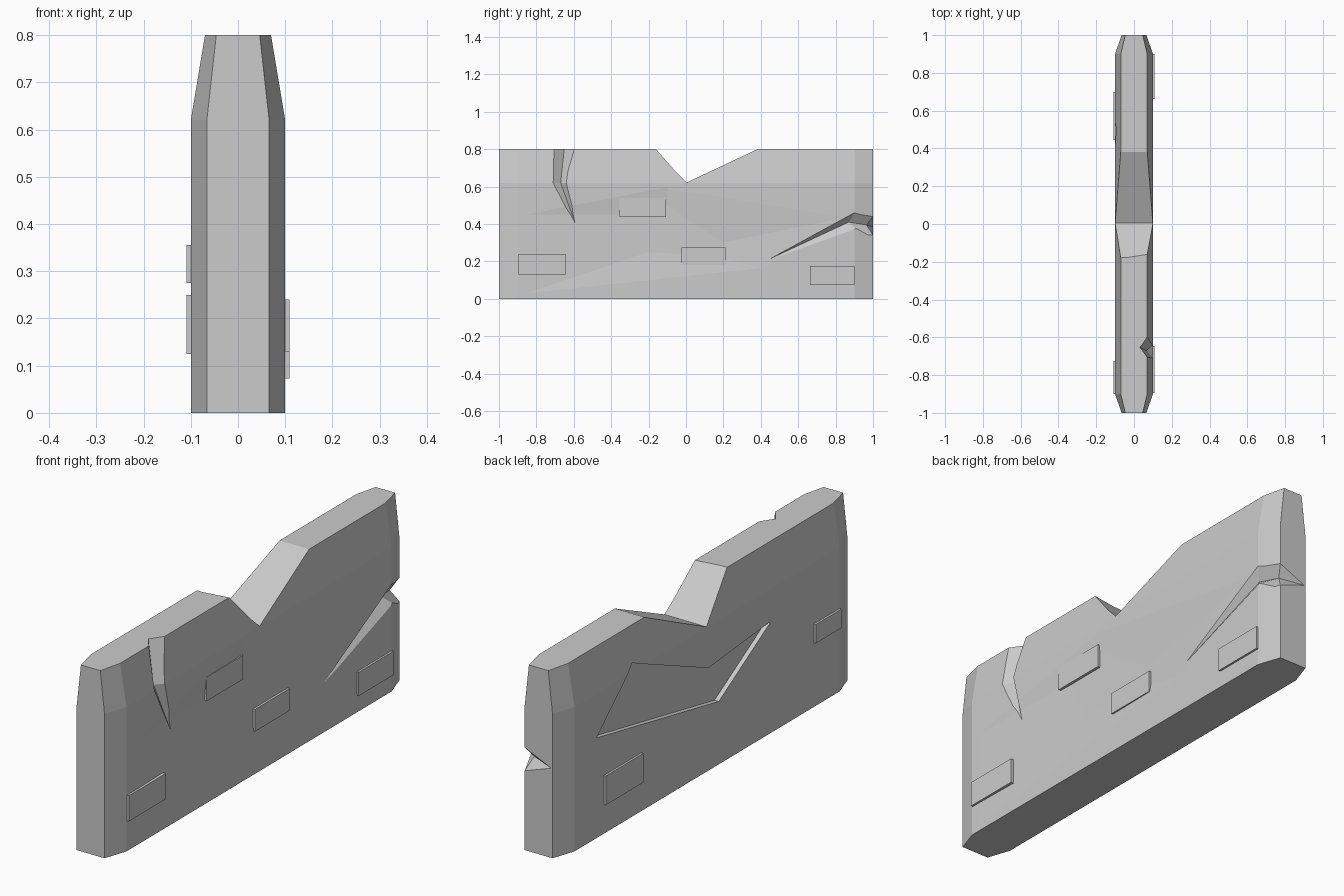
import bpy, bmesh
from mathutils import Vector

if "Cube" in bpy.data.objects:
    bpy.data.objects.remove(bpy.data.objects["Cube"])


def loft(name, sections):
    """Closed mesh through rings of equal length; repeated points make tips."""
    bm = bmesh.new()
    rings = [[bm.verts.new(p) for p in s] for s in sections]
    n = len(rings[0])
    for a, b in zip(rings, rings[1:]):
        for i in range(n):
            j = (i + 1) % n
            bm.faces.new((a[i], a[j], b[j], b[i]))
    bm.faces.new(rings[0])
    bm.faces.new(rings[-1])
    bmesh.ops.remove_doubles(bm, verts=bm.verts, dist=1e-5)
    bmesh.ops.recalc_face_normals(bm, faces=bm.faces)
    me = bpy.data.meshes.new(name)
    bm.to_mesh(me)
    bm.free()
    ob = bpy.data.objects.new(name, me)
    bpy.context.collection.objects.link(ob)
    return ob


def cut(target, cutter):
    cutter.hide_render = True
    m = target.modifiers.new(cutter.name, 'BOOLEAN')
    m.operation, m.solver, m.object = 'DIFFERENCE', 'EXACT', cutter
    bpy.context.view_layer.objects.active = target
    bpy.ops.object.modifier_apply(modifier=m.name)
    bpy.data.objects.remove(cutter)


def groove(upper, valley, lower, k=1.5):
    """V-shaped crack section, widened so it opens outside the wall."""
    u, v, w = Vector(upper), Vector(valley), Vector(lower)
    return [v + (u - v) * k, v, v + (w - v) * k]


def octagon(z, side, end):
    return [(side, -.9, z), (side, .9, z), (end, 1, z), (-end, 1, z),
            (-side, .9, z), (-side, -.9, z), (-end, -1, z), (end, -1, z)]


# Wall slab with chamfered ends and tapered top
wall = loft("wall", [octagon(0, .1, .066), octagon(.62, .1, .066), octagon(.8, .07, .046)])

# Shallow dent worn into the right face
rim = [(-.88, .02), (.42, .16), (.87, .44), (-.1, .6), (-.88, .45)]
floor = [(-.2, .25), (.2, .22), (.2, .3), (-.1, .5), (-.3, .45)]
cut(wall, loft("dent", [[(x, y, z) for y, z in ring]
                        for x, ring in ((.088, floor), (.1005, rim))]))

# Broken V notch in the top edge
notch = []
for x, y0 in ((-.15, -.18), (.15, -.15)):
    notch.append([(x, .004, .622), (x, .595, .9), (x, y0 * 1.56, .9)])
cut(wall, loft("notch", notch))

# Crack running down from the top
cut(wall, loft("top_crack", [
    groove((.062, -.703, .85), (.02, -.646, .85), (.062, -.582, .85)),
    groove((.1, -.71, .62), (.068, -.67, .62), (.1, -.64, .62)),
    [(.1, -.575, .355)] * 3]))

# Crack wrapping round the back end
cut(wall, loft("end_crack", [
    [(.1, .42, .2)] * 3,
    groove((.1, .9, .46), (.068, .87, .41), (.1, .91, .375)),
    groove((.066, 1, .44), (.045, .965, .395), (.066, 1, .34)),
    [(-.06, 1, .385)] * 3]))

# Chipped-off patch on the left face
patch = [(.75, .43), (.5, .655), (-.01, .44), (-.436, .48), (-.08, .27)]
cut(wall, loft("patch", [[(x, y, z) for y, z in patch] for x in (-.08, -.15)]))

# Raised bricks: outer x, y range, z range
bricks = [(.109, -.895, -.645, .13, .24), (.1, -.355, -.108, .437, .54),
          (.098, -.025, .212, .18, .275), (.109, .663, .9, .073, .175),
          (-.109, .445, .7, .125, .25), (-.109, -.9, -.725, .275, .356)]
for i, (x, y0, y1, z0, z1) in enumerate(bricks):
    loft(f"brick_{i + 1}", [[(px, y0, z0), (px, y1, z0), (px, y1, z1), (px, y0, z1)]
                            for px in (x * .75, x)])
